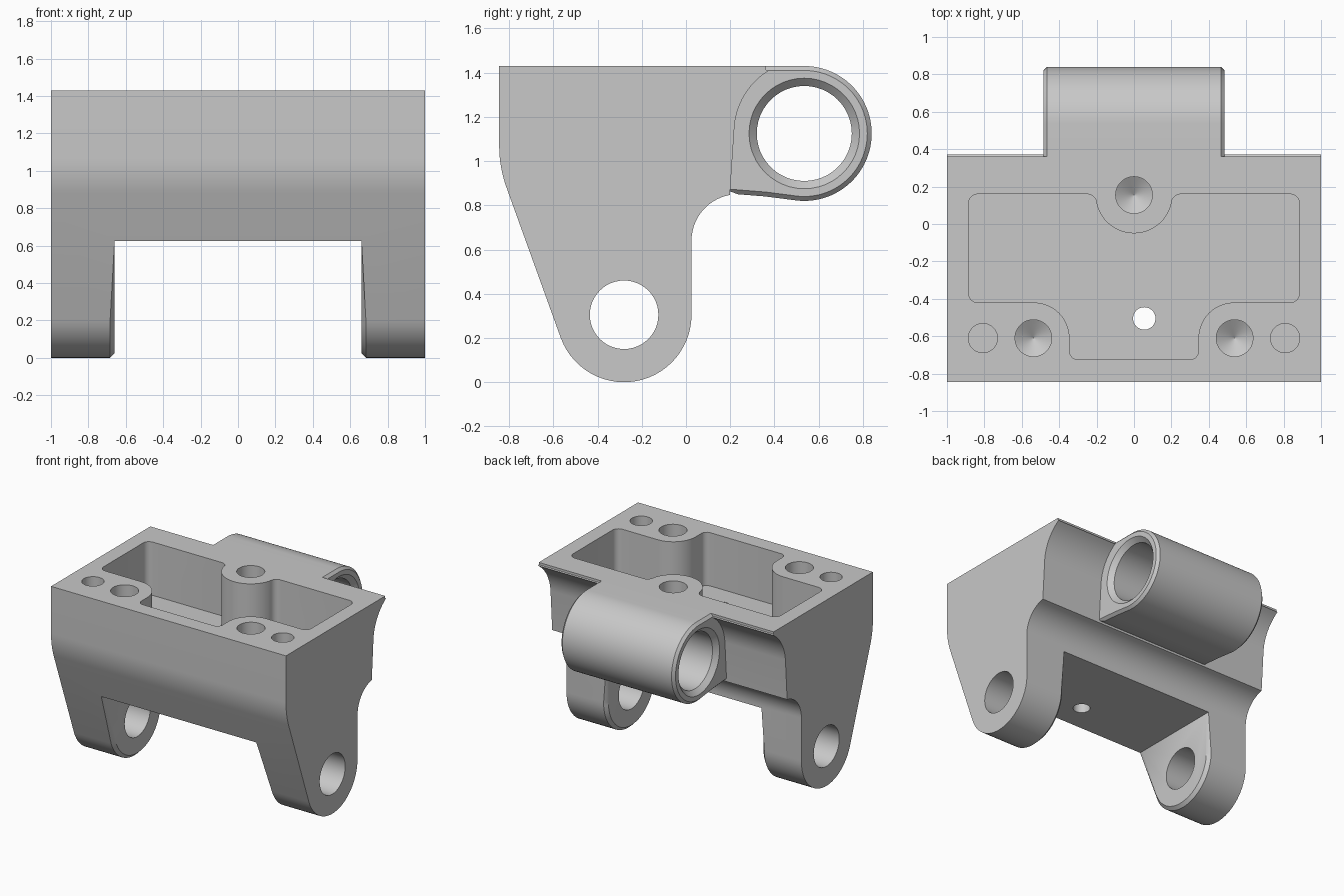
import bpy, bmesh
from math import sin, cos, pi, radians

if "Cube" in bpy.data.objects:
    bpy.data.objects.remove(bpy.data.objects["Cube"])

metal = bpy.data.materials.new("plain_grey")
metal.use_nodes = True
GREY = (0.58, 0.58, 0.58, 1)
metal.diffuse_color = GREY
metal.node_tree.nodes["Principled BSDF"].inputs["Base Color"].default_value = GREY


def arc(cx, cy, r, start, end, n=12):
    angles = [radians(start + (end - start) * i / n) for i in range(n + 1)]
    return [(cx + r * cos(a), cy + r * sin(a)) for a in angles]


def place(axis, p, q, t):
    return (t, p, q) if axis == "x" else (p, q, t)


def loft(name, sections, axis):
    """Join (outline, height) sections along an axis into a closed solid."""
    bm = bmesh.new()
    rings = [[bm.verts.new(place(axis, p, q, t)) for p, q in outline]
             for outline, t in sections]
    n = len(rings[0])
    for a, b in zip(rings, rings[1:]):
        for i in range(n):
            j = (i + 1) % n
            bm.faces.new((a[i], a[j], b[j], b[i]))
    bm.faces.new(rings[0][::-1])
    bm.faces.new(rings[-1])
    bmesh.ops.recalc_face_normals(bm, faces=bm.faces)
    mesh = bpy.data.meshes.new(name)
    bm.to_mesh(mesh)
    bm.free()
    mesh.materials.append(metal)
    obj = bpy.data.objects.new(name, mesh)
    bpy.context.collection.objects.link(obj)
    return obj


def prism(name, outline, lo, hi, axis):
    return loft(name, [(outline, lo), (outline, hi)], axis)


def turned(name, centre, steps, axis):
    """Round solid from (radius, height) steps."""
    return loft(name, [(arc(*centre, r, 0, 360, 48)[:-1], t) for r, t in steps], axis)


def combine(obj, other, operation):
    mod = obj.modifiers.new("combine", "BOOLEAN")
    mod.operation, mod.object, mod.solver = operation, other, "EXACT"
    bpy.context.view_layer.update()
    graph = bpy.context.evaluated_depsgraph_get()
    result = bpy.data.meshes.new_from_object(obj.evaluated_get(graph))
    obj.modifiers.clear()
    obj.data = result
    bpy.data.objects.remove(other)


def chamfer(obj, width, rule):
    bm = bmesh.new()
    bm.from_mesh(obj.data)
    edges = [e for e in bm.edges if rule(e.verts[0].co, e.verts[1].co)]
    bmesh.ops.bevel(bm, geom=edges, offset=width, segments=1, affect="EDGES")
    bm.to_mesh(obj.data)
    bm.free()


# Main body: side profile extruded across the full width
TOP = 1.43
PIVOT, BARREL = (-0.28, 0.305), (0.535, 1.125)
side = [(-0.845, TOP)]
side += arc(-0.285, 1.07, 0.56, 180, 200, 8)
side += arc(*PIVOT, 0.305, 200.4, 360, 28)
side += arc(0.235, 0.64, 0.21, 180, 100, 14)
side += arc(0.545, 1.13, 0.327, 175, 122, 12)
side += [(0.362, 1.412), (0.362, TOP)]
body = prism("bracket_body", side, -1, 1, "x")

# Gap between the two ears, with chamfered inner rims
CEILING, EAR = 0.625, 0.66
gap = [(-1.2, -0.3), (0.6, -0.3), (0.6, CEILING), (-1.2, CEILING)]
combine(body, prism("gap_cutter", gap, -EAR, EAR, "x"), "DIFFERENCE")
chamfer(body, 0.024, lambda a, b: abs(abs(a.x) - EAR) < 0.001
        and abs(a.x - b.x) < 0.001 and min(a.z, b.z) < CEILING - 0.002)

# Rear barrel blended into the body
HALF = 0.485
block = arc(*BARREL, 0.305, 90, -98, 48)
block += [(0.36, 0.84), (0.235, 0.85), (0.1, 0.9), (0.1, TOP)]
barrel = prism("rear_barrel", block, -HALF, HALF, "x")
chamfer(barrel, 0.02, lambda a, b: abs(a.x - b.x) < 0.001
        and max(a.y, b.y) > 0.3)
combine(body, barrel, "UNION")

# Barrel bore with countersunk mouths, and the pivot hole through both ears
bore = [(0.27, -0.505), (0.215, -0.45), (0.215, 0.45), (0.27, 0.505)]
combine(body, turned("bore_cutter", BARREL, bore, "x"), "DIFFERENCE")
pivot = [(0.155, -1.2), (0.155, 1.2)]
combine(body, turned("pivot_cutter", PIVOT, pivot, "x"), "DIFFERENCE")

# Top pocket, leaving bosses round the screw holes
FLOOR = 1.02
half = arc(0.3, -0.68, 0.045, -90, 0, 6)
half += arc(0.535, -0.61, 0.19, 180, 90, 14)
half += arc(0.835, -0.37, 0.05, -90, 0, 6)
half += arc(0.835, 0.11, 0.05, 0, 90, 6)
half += arc(0.25, 0.11, 0.05, 90, 172, 6)
half += arc(0, 0.155, 0.205, -14, -90, 14)
pocket = half + [(-x, y) for x, y in half[-2::-1]]
combine(body, prism("pocket_cutter", pocket, FLOOR, 1.6, "z"), "DIFFERENCE")

# Drilled screw holes with pointed ends, and flat dowel holes
screw = [(0.001, 0.92), (0.098, 0.98), (0.098, 1.6)]
dowel = [(0.078, 1.13), (0.078, 1.6)]
drain = [(0.06, 0.4), (0.06, 1.2)]
holes = [((0, 0.155), screw), ((0.055, -0.505), drain)]
for s in (-1, 1):
    holes += [((s * 0.538, -0.61), screw), ((s * 0.808, -0.61), dowel)]
for centre, steps in holes:
    combine(body, turned("hole_cutter", centre, steps, "z"), "DIFFERENCE")

# Smooth curved faces, crisp edges
bpy.ops.object.select_all(action="DESELECT")
body.select_set(True)
bpy.context.view_layer.objects.active = body
bpy.ops.object.shade_smooth_by_angle(angle=radians(28))
